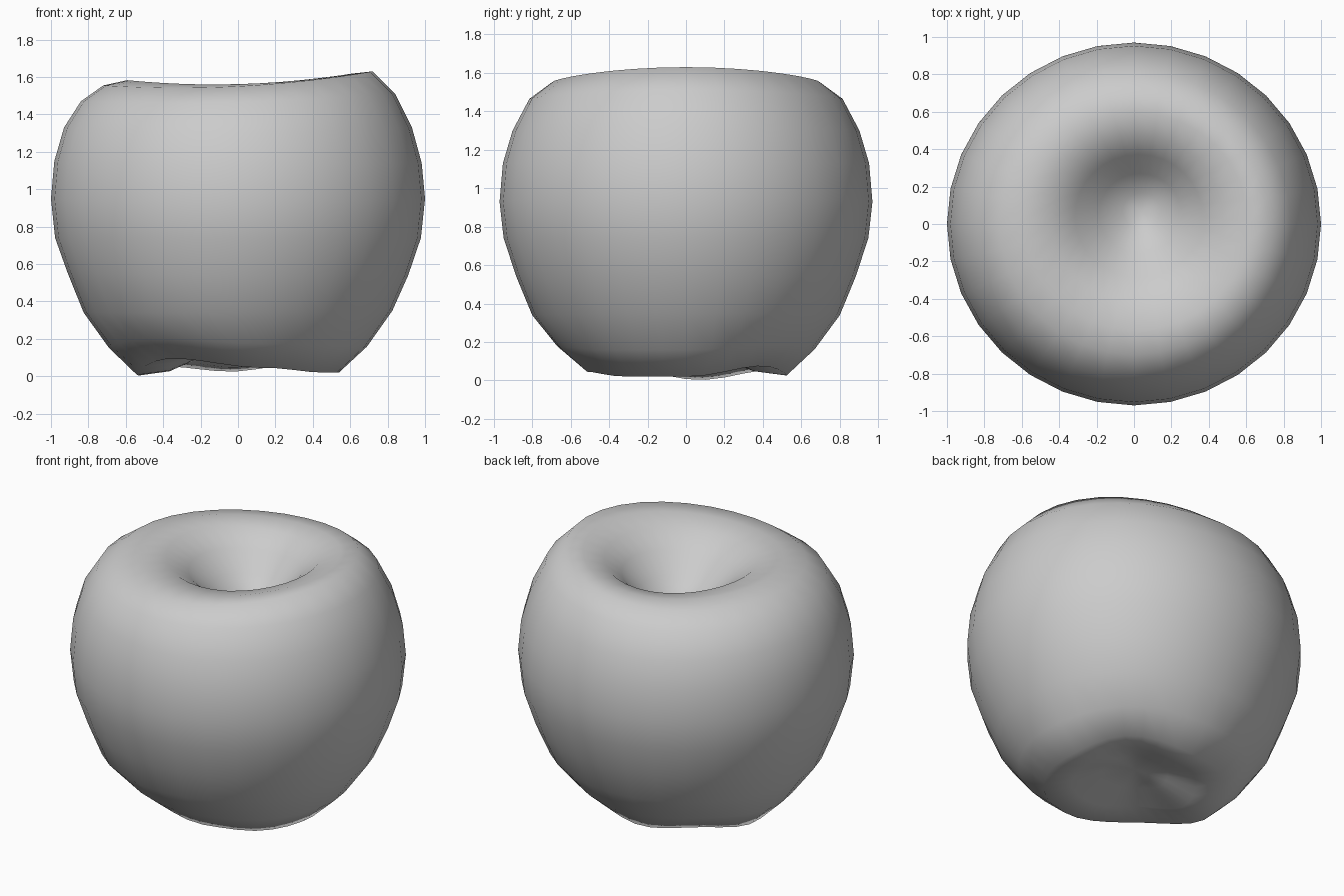
import bpy, bmesh
from math import sin, cos, pi, radians

if "Cube" in bpy.data.objects:
    bpy.data.objects.remove(bpy.data.objects["Cube"])

SEG = 32
# Rings from crown hollow down to base: radius, z at +x, z at front/back, z at -x
BODY = [(0.10, 1.27, 1.25, 1.26), (0.22, 1.36, 1.33, 1.35), (0.34, 1.48, 1.45, 1.47),
        (0.46, 1.57, 1.535, 1.565), (0.60, 1.618, 1.562, 1.583), (0.72, 1.63, 1.55, 1.555),
        (0.84, 1.51, 1.465, 1.47), (0.93, 1.33, 1.30, 1.33), (0.982, 1.14, 1.13, 1.15),
        (1.0, 0.95, 0.93, 0.95), (0.978, 0.74, 0.74, 0.74), (0.91, 0.54, 0.54, 0.55),
        (0.825, 0.35, 0.34, 0.34)]
# Underside rings: radius, height above the lobed foot, share of the lobing
BASE = [(0.69, 0.13, 0.55), (0.54, 0.0, 1.0), (0.37, 0.02, 0.9), (0.20, 0.08, 0.4)]
# Foot height by angle in degrees
LOBES = [(0, 0.02), (48, 0.075), (95, 0.025), (130, 0.05), (172, 0.003),
         (230, 0.095), (285, 0.045), (325, 0.02), (360, 0.02)]


def foot(a):
    d = (a * 180 / pi) % 360
    for (a0, z0), (a1, z1) in zip(LOBES, LOBES[1:]):
        if a0 <= d <= a1:
            t = (1 - cos(pi * (d - a0) / (a1 - a0))) / 2
            return z0 + (z1 - z0) * t


bm = bmesh.new()
angles = [2 * pi * i / SEG for i in range(SEG)]
rings = []

# Sides and crown, with the hollow drifting slightly off centre
for i, (r, e, s, w) in enumerate(BODY):
    b, m = (e - w) / 2, (e + w) / 2
    mid, c = (m + s) / 2, (m - s) / 2
    k = max(0, 1 - i / 5)
    rings.append([bm.verts.new((r * cos(a) + 0.04 * k, 0.97 * r * sin(a) + 0.07 * k,
                                mid + b * cos(a) + c * cos(2 * a))) for a in angles])

# Lobed underside
for r, h, k in BASE:
    rings.append([bm.verts.new((r * cos(a), 0.97 * r * sin(a),
                                h + k * foot(a) + (1 - k) * 0.04)) for a in angles])

for up, lo in zip(rings, rings[1:]):
    for i in range(SEG):
        j = (i + 1) % SEG
        bm.faces.new((up[i], lo[i], lo[j], up[j]))

# Close the hollow and the base
top = bm.verts.new((0.04, 0.07, 1.23))
bottom = bm.verts.new((0, 0, 0.15))
for i in range(SEG):
    j = (i + 1) % SEG
    bm.faces.new((top, rings[0][i], rings[0][j]))
    bm.faces.new((bottom, rings[-1][j], rings[-1][i]))
bmesh.ops.recalc_face_normals(bm, faces=bm.faces)

mesh = bpy.data.meshes.new("apple_body")
bm.to_mesh(mesh)
bm.free()
apple = bpy.data.objects.new("apple_body", mesh)
bpy.context.collection.objects.link(apple)
for p in mesh.polygons:
    p.use_smooth = True
